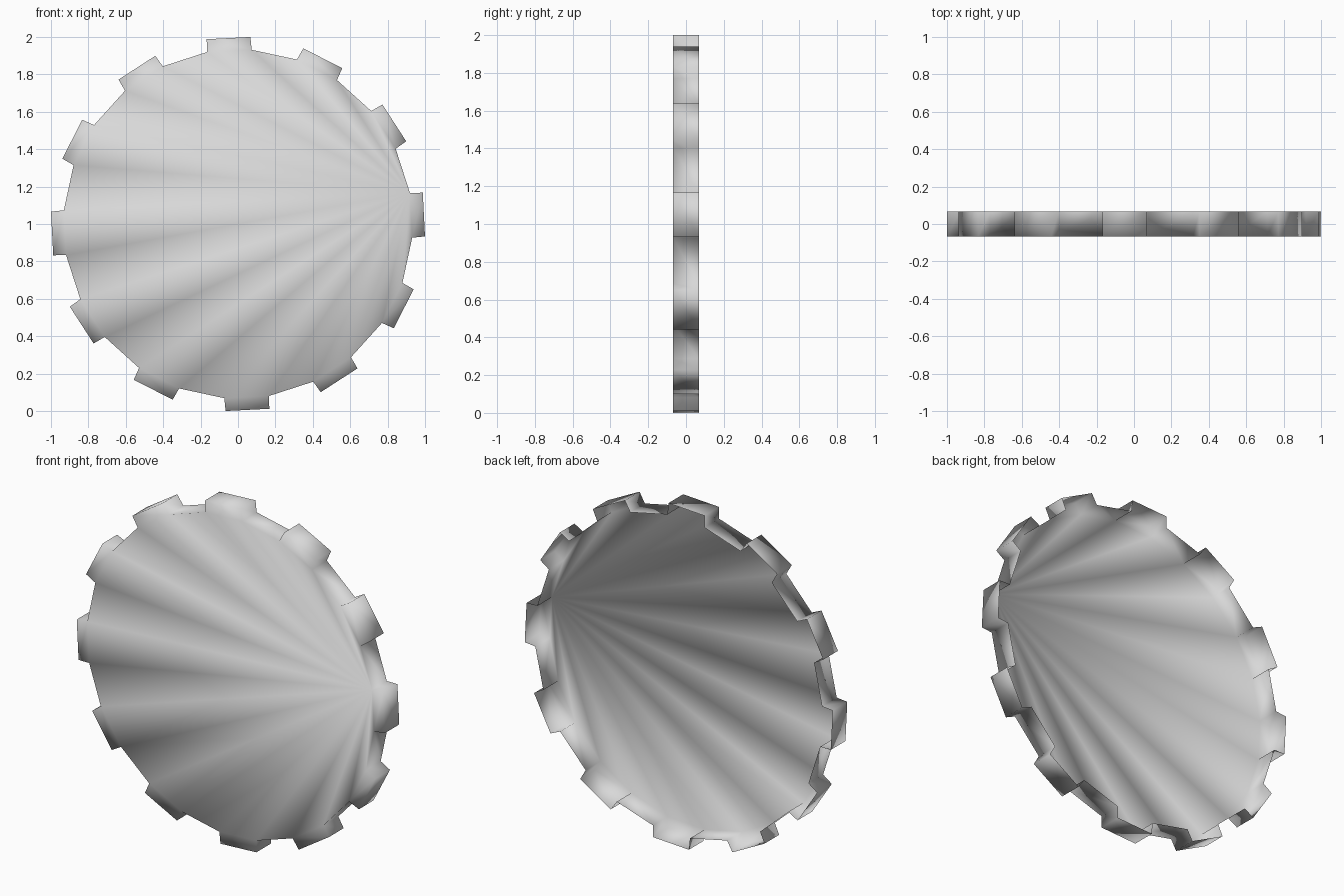
import bpy, bmesh
from math import sin, cos, radians

if "Cube" in bpy.data.objects:
    bpy.data.objects.remove(bpy.data.objects["Cube"], do_unlink=True)

TEETH = 12
HALF_DEPTH = 0.068
ROOT_RADIUS, TIP_RADIUS = 0.934, 1.002
TILT = 2.9                       # degrees the teeth are turned about the axle
ROOT_HALF, TIP_HALF = 7.4, 6.7   # half tooth widths in degrees
GREY = (0.69, 0.69, 0.69, 1)

grey = bpy.data.materials.new("plain grey")
grey.use_nodes = True
grey.diffuse_color = GREY
grey.node_tree.nodes["Principled BSDF"].inputs["Base Color"].default_value = GREY

bm = bmesh.new()


def outline(y):
    """Ring of gear corners, four to a tooth, anticlockwise from the front."""
    ring = []
    for i in range(TEETH):
        mid = TILT + i * 360 / TEETH
        for radius, offset in ((ROOT_RADIUS, -ROOT_HALF), (TIP_RADIUS, -TIP_HALF),
                               (TIP_RADIUS, TIP_HALF), (ROOT_RADIUS, ROOT_HALF)):
            a = radians(mid + offset)
            ring.append(bm.verts.new((radius * cos(a), y, 1 + radius * sin(a))))
    return ring


front, back = outline(-HALF_DEPTH), outline(HALF_DEPTH)

# Front face: tooth plates around a disc fanned from one root corner
roots = []
for i in range(0, len(front), 4):
    bm.faces.new(front[i:i + 4])
    roots += [front[i], front[i + 3]]
roots = roots[1:] + roots[:1]
for a, b in zip(roots[1:], roots[2:]):
    bm.faces.new((roots[0], a, b))

# Toothed rim wall, left open at the back
for i in range(len(front)):
    bm.faces.new((front[i], front[i - 1], back[i - 1], back[i]))

# The whole gear shares soft normals
for face in bm.faces:
    face.smooth = True

mesh = bpy.data.meshes.new("gear_wheel")
bm.to_mesh(mesh)
bm.free()
mesh.materials.append(grey)
gear = bpy.data.objects.new("gear_wheel", mesh)
bpy.context.collection.objects.link(gear)
